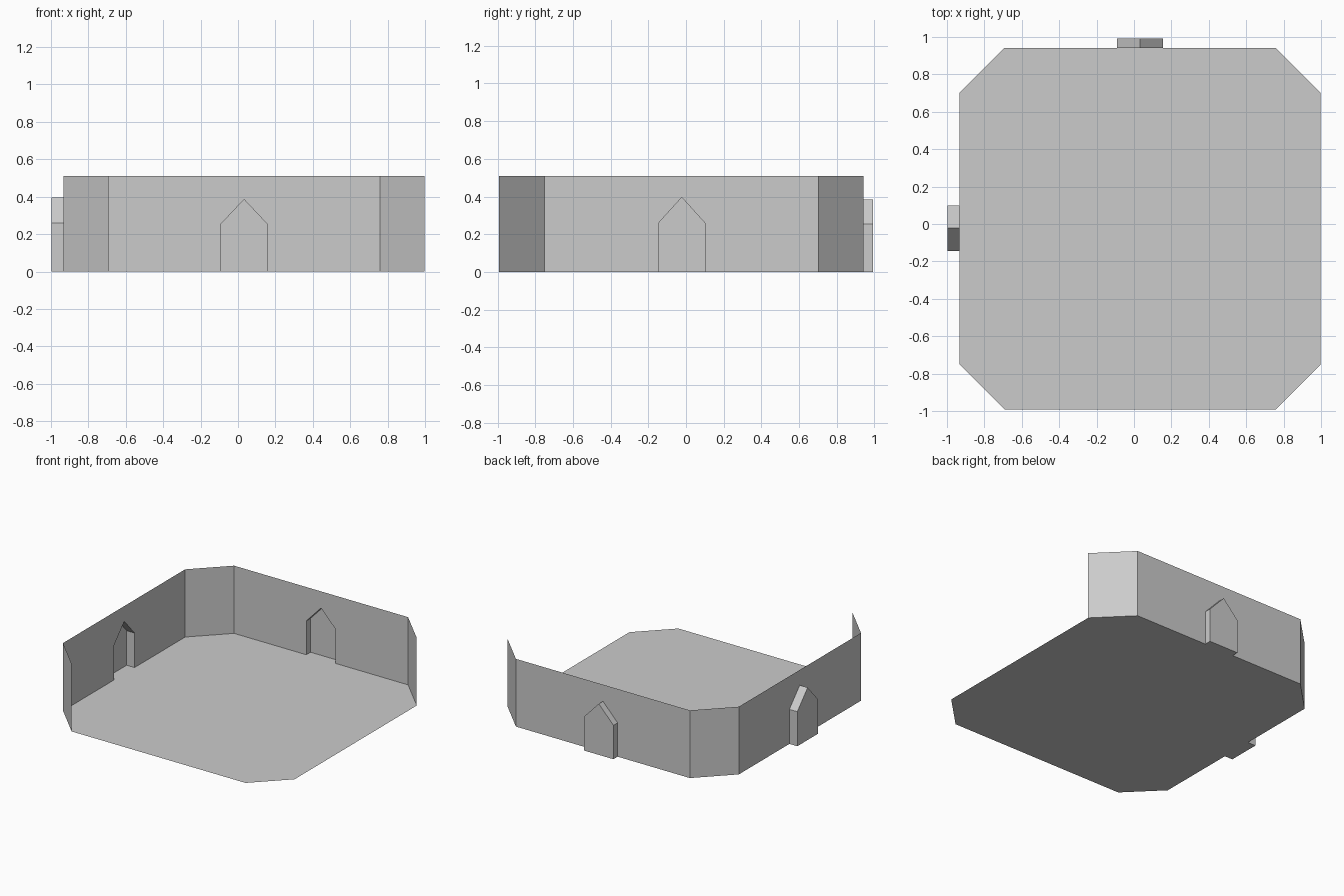
import bpy
import bmesh

if "Cube" in bpy.data.objects:
    bpy.data.objects.remove(bpy.data.objects["Cube"])

H = 0.51                                  # wall height
X0, X1, Y0, Y1 = -0.932, 0.998, -0.992, 0.942
C = 0.24                                  # corner chamfer


def make(name, polygons):
    """Open sheet object from a few polygons, welded along shared edges."""
    bm = bmesh.new()
    for poly in polygons:
        bm.faces.new([bm.verts.new(p) for p in poly])
    bmesh.ops.remove_doubles(bm, verts=bm.verts, dist=1e-5)
    mesh = bpy.data.meshes.new(name)
    bm.to_mesh(mesh)
    bm.free()
    obj = bpy.data.objects.new(name, mesh)
    bpy.context.collection.objects.link(obj)
    return obj


def gable(a, b, eave, peak):
    """Pointed doorway outline from a to b along the wall."""
    return [(a, 0), (a, eave), ((a + b) / 2, peak), (b, eave), (b, 0)]


def wall_with_niche(name, start, end, door, inner, outer, place):
    """Flat wall with a doorway notch, plus the shallow niche behind it."""
    outline = [(start, 0)] + door + [(end, 0), (end, H), (start, H)]
    make(name + "_wall", [[place(u, inner, z) for u, z in outline]])
    faces = [[place(u, outer, z) for u, z in door]]
    for (u, z), (v, w) in zip(door, door[1:] + door[:1]):
        faces.append([place(u, inner, z), place(v, inner, w),
                      place(v, outer, w), place(u, outer, z)])
    make(name + "_door_niche", faces)


# Floor: square with cut corners
floor = [(X0, Y0 + C), (X0 + C, Y0), (X1 - C, Y0), (X1, Y0 + C),
         (X1, Y1 - C), (X1 - C, Y1), (X0 + C, Y1), (X0, Y1 - C)]
make("floor", [[(x, y, 0) for x, y in floor]])

# Slanted corner walls
for name, i in (("front_left", 0), ("back_right", 4), ("back_left", 6)):
    (ax, ay), (bx, by) = floor[i], floor[i + 1]
    make(name + "_corner_wall",
         [[(bx, by, 0), (ax, ay, 0), (ax, ay, H), (bx, by, H)]])

# Back and left walls with their doorways
wall_with_niche("back", X0 + C, X1 - C, gable(-0.09, 0.155, 0.255, 0.385),
                Y1, 0.992, lambda u, d, z: (u, d, z))
wall_with_niche("left", Y0 + C, Y1 - C, gable(-0.145, 0.10, 0.26, 0.395),
                X0, -0.998, lambda u, d, z: (d, u, z))
